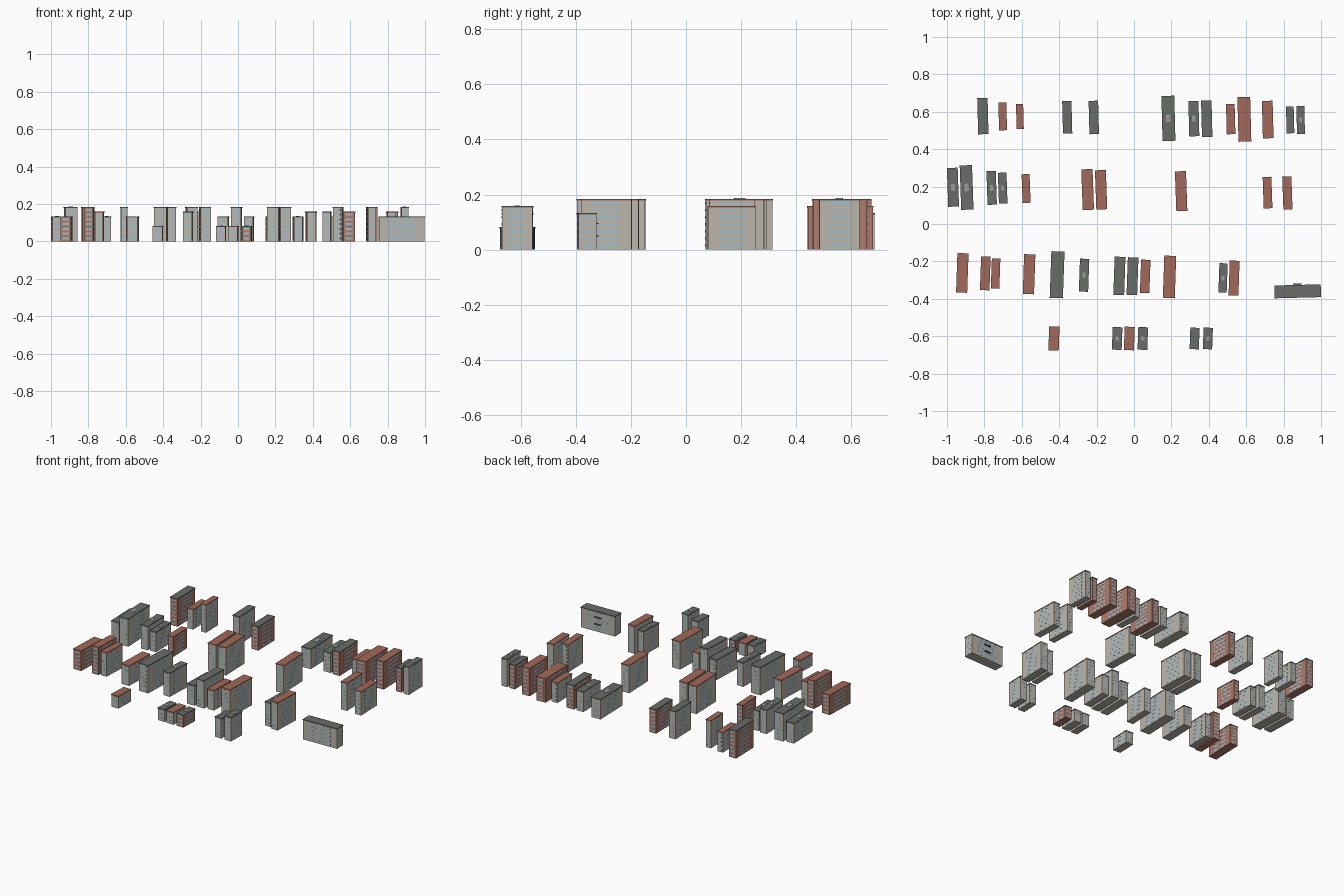
import bpy, bmesh, math
from mathutils import Matrix, Vector

if "Cube" in bpy.data.objects:
    bpy.data.objects.remove(bpy.data.objects["Cube"])

FLOOR, BASE = 0.0255, 0.006      # storey height, plinth plus roof
STOREYS = {"low": 3, "mid": 5, "high": 6, "tower": 7}


def material(name, rgb):
    m = bpy.data.materials.new(name)
    m.diffuse_color = (*rgb, 1)
    m.use_nodes = True
    m.node_tree.nodes["Principled BSDF"].inputs["Base Color"].default_value = m.diffuse_color
    return m


BEIGE = material("beige_wall", (0.50, 0.47, 0.41))
BRICK = material("brick_wall", (0.42, 0.20, 0.15))
GREY = material("grey_roof", (0.14, 0.15, 0.14))
TILE = material("red_roof", (0.36, 0.14, 0.10))
GLASS = material("window_glass", (0.36, 0.52, 0.60))
RIM = material("light_rim", (0.33, 0.34, 0.33))


def boxes(name, parts, mat, place):
    """One object from several (centre, size) boxes."""
    bm = bmesh.new()
    for c, s in parts:
        bmesh.ops.create_cube(bm, size=1, matrix=Matrix.LocRotScale(Vector(c), None, Vector(s)))
    me = bpy.data.meshes.new(name)
    bm.to_mesh(me)
    bm.free()
    me.materials.append(mat)
    ob = bpy.data.objects.new(name, me)
    ob.matrix_world = place
    bpy.context.collection.objects.link(ob)


def block(tag, x, y, bw, bl, tilt, style):
    """Apartment block filling the ground extents bw by bl once tilted."""
    t = abs(math.sin(math.radians(tilt)))
    w, l = bw - bl * t, bl - bw * t
    floors = next(STOREYS[s] for s in style.split() if s in STOREYS)
    h, slab, lip = floors * FLOOR + BASE, 0.006, 0.003
    ww, wl = w - lip, l - lip
    place = Matrix.Translation((x, y, 0)) @ Matrix.Rotation(math.radians(tilt), 4, 'Z')
    # walls and overhanging roof slab
    boxes(f"walls_{tag}", [((0, 0, (h - slab) / 2), (ww, wl, h - slab))],
          BRICK if "brick" in style else BEIGE, place)
    boxes(f"roof_{tag}", [((0, 0, h - slab / 2), (w, l, slab))],
          TILE if "red" in style else GREY, place)
    # window bands around all four sides, one per storey
    bands = []
    for i in range(floors):
        z = BASE / 2 + FLOOR * (i + 0.5)
        bands.append(((0, 0, z), (ww + 0.001, wl * 0.55, 0.010)))
        bands.append(((0, 0, z), (ww * 0.6, wl + 0.001, 0.010)))
    boxes(f"windows_{tag}", bands, GLASS, place)
    # roof hatch and rear entrance canopies
    if "hatch" in style:
        boxes(f"hatch_{tag}", [((0, 0, h), (w * 0.35, l * 0.17, 0.004))], RIM, place)
    if "entrance" in style:
        boxes(f"canopies_{tag}", [((0, l / 2, z), (0.045, 0.016, 0.005)) for z in (0.05, 0.095)], GREY, place)


def street(name, y, slope, tilt, ratio, items):
    """Row of blocks along a gently sloping line; width follows from length."""
    for n, (x, length, style) in enumerate(items):
        block(f"{name}_{n + 1}", x, y + slope * x, length * ratio, length, tilt, style)


street("north_block", 0.567, -0.012, 1.5, 0.31, [
    (-.808, .195, "tower brick"), (-.702, .15, "mid red"), (-.61, .135, "tower red"),
    (-.357, .175, "tower"), (-.215, .18, "high brick"), (.184, .243, "mid hatch"),
    (.32, .19, "mid hatch"), (.389, .197, "high brick"), (.517, .163, "mid red"),
    (.59, .241, "high red brick"), (.715, .202, "tower red brick"),
    (.835, .145, "high brick"), (.891, .15, "tower hatch")])

street("middle_block", 0.180, -0.017, 2, 0.31, [
    (-.968, .21, "mid hatch"), (-.895, .24, "tower hatch"), (-.761, .182, "high hatch"),
    (-.702, .167, "mid hatch"), (-.577, .155, "mid red brick"), (-.248, .22, "tower red"),
    (-.176, .212, "tower red"), (.252, .215, "tower red"), (.714, .17, "tower red"),
    (.82, .178, "high red")])

street("south_block", -0.279, -0.019, -2, 0.315, [
    (-.918, .213, "mid red brick"), (-.795, .182, "tower red brick"), (-.74, .163, "high red"),
    (-.561, .215, "mid red"), (-.411, .252, "tower"), (-.267, .178, "high hatch"),
    (-.078, .207, "mid"), (-.008, .203, "tower"), (.06, .18, "mid red"),
    (.19, .228, "tower red"), (.476, .158, "high hatch"), (.535, .188, "tower red")])

street("front_block", -0.612, 0, -2, 0.46, [
    (-.428, .13, "low red"), (-.09, .123, "low hatch"), (-.025, .127, "low red"),
    (.047, .123, "low brick hatch"), (.324, .117, "mid"), (.395, .117, "high hatch")])

# long slab block lying crosswise at the south-east corner
block("long_block", 0.875, -0.36, 0.25, 0.075, 1.5, "mid entrance")
